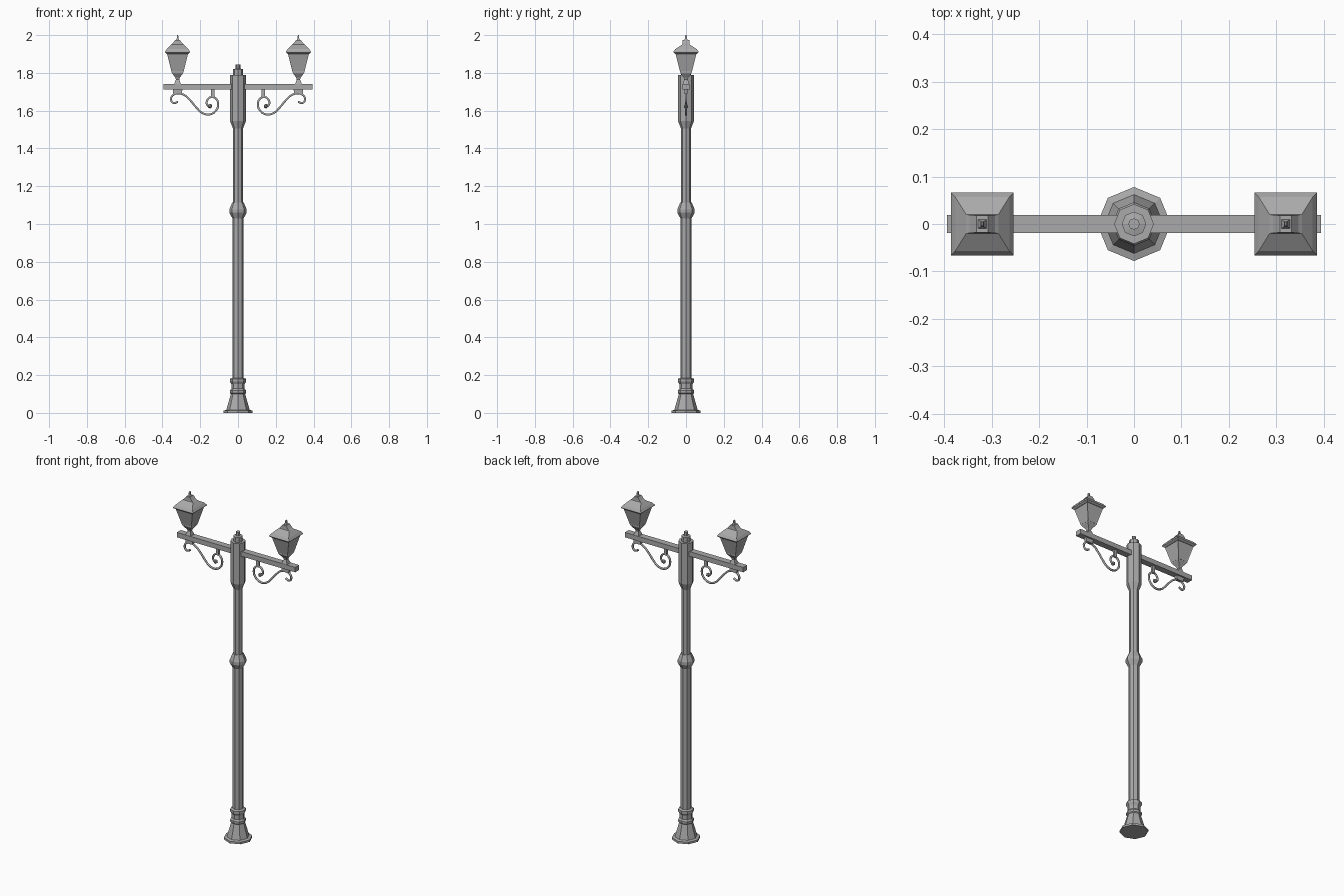
import bpy, bmesh, math

if "Cube" in bpy.data.objects:
    bpy.data.objects.remove(bpy.data.objects["Cube"], do_unlink=True)


def material(name, value):
    mat = bpy.data.materials.new(name)
    mat.use_nodes = True
    colour = (value, value, value, 1)
    mat.diffuse_color = colour
    mat.node_tree.nodes["Principled BSDF"].inputs["Base Color"].default_value = colour
    return mat


METAL = material("grey metal", 0.4)


def add_object(name, bm):
    bmesh.ops.recalc_face_normals(bm, faces=bm.faces)
    mesh = bpy.data.meshes.new(name)
    bm.to_mesh(mesh)
    bm.free()
    mesh.materials.append(METAL)
    obj = bpy.data.objects.new(name, mesh)
    bpy.context.collection.objects.link(obj)
    return obj


def loft(bm, rings):
    """Skin a stack of equal-sided rings and cap both ends; return the side faces."""
    loops = [[bm.verts.new(p) for p in ring] for ring in rings]
    sides = []
    for a, b in zip(loops, loops[1:]):
        for i in range(len(a)):
            j = (i + 1) % len(a)
            sides.append(bm.faces.new((a[i], a[j], b[j], b[i])))
    bm.faces.new(loops[0][::-1])
    bm.faces.new(loops[-1])
    return sides


def octagon(r, z):
    return [(r * math.cos(i * math.pi / 4), r * math.sin(i * math.pi / 4), z) for i in range(8)]


def rect(cx, hx, hy, z):
    return [(cx + sx * hx, sy * hy, z) for sx, sy in ((-1, -1), (1, -1), (1, 1), (-1, 1))]


def turned(name, profile):
    bm = bmesh.new()
    loft(bm, [octagon(r, z) for r, z in profile])
    return add_object(name, bm)


def stacked(name, cx, profile):
    bm = bmesh.new()
    loft(bm, [rect(cx, hx, hy, z) for hx, hy, z in profile])
    return add_object(name, bm)


# Octagonal post
turned("base", [(.078, 0), (.078, .012), (.062, .016), (.038, .10), (.043, .105), (.043, .118),
                (.035, .128), (.035, .152), (.043, .165), (.043, .18), (.03, .185)])
turned("lower_post", [(.03, .18), (.03, 1.035)])
turned("collar", [(.03, 1.03), (.046, 1.06), (.046, 1.078), (.03, 1.115)])
turned("upper_post", [(.026, 1.1), (.026, 1.505), (.042, 1.545), (.042, 1.79)])
turned("post_cap", [(.026, 1.785), (.026, 1.82), (.012, 1.823), (.012, 1.845)])

# Cross arm
stacked("cross_arm", 0, [(.394, .019, 1.712), (.394, .019, 1.741)])


def scroll(name, side):
    points = [(.318, 1.648), (.34, 1.64), (.354, 1.655), (.348, 1.679), (.32, 1.691), (.285, 1.683),
              (.253, 1.655), (.22, 1.616), (.188, 1.587), (.15, 1.58), (.117, 1.6), (.105, 1.635),
              (.118, 1.665), (.143, 1.672), (.163, 1.655), (.163, 1.63), (.146, 1.62)]
    curve = bpy.data.curves.new(name, "CURVE")
    curve.dimensions = "3D"
    curve.bevel_depth = .006
    curve.bevel_resolution = 1
    curve.use_fill_caps = True
    spline = curve.splines.new("BEZIER")
    spline.bezier_points.add(len(points) - 1)
    spline.resolution_u = 3
    for bp, (x, z) in zip(spline.bezier_points, points):
        bp.co = (side * x, 0, z)
        bp.handle_left_type = bp.handle_right_type = "AUTO"
    curve.materials.append(METAL)
    bpy.context.collection.objects.link(bpy.data.objects.new(name, curve))
    # Curled tip
    bm = bmesh.new()
    bmesh.ops.create_icosphere(bm, subdivisions=1, radius=.013)
    bmesh.ops.translate(bm, verts=bm.verts, vec=(side * .148, 0, 1.624))
    add_object(name + "_tip", bm)


for label, side in (("left", 1), ("right", -1)):
    cx = side * .32
    # Scroll bracket and its hangers
    scroll(label + "_scroll", side)
    stacked(label + "_inner_hanger", side * .134, [(.009, .006, 1.668), (.009, .006, 1.715)])
    stacked(label + "_outer_hanger", cx, [(.022, .009, 1.688), (.026, .009, 1.715)])
    # Lantern foot
    stacked(label + "_lantern_foot", cx, [(.018, .018, 1.74), (.009, .009, 1.765), (.012, .012, 1.775),
                                          (.028, .028, 1.797), (.031, .031, 1.805)])
    # Lantern body with recessed panes
    bm = bmesh.new()
    panes = loft(bm, [rect(cx, .031, .031, 1.803), rect(cx, .057, .057, 1.907)])
    bmesh.ops.recalc_face_normals(bm, faces=bm.faces)
    bmesh.ops.inset_individual(bm, faces=panes, thickness=.005, depth=-.002)
    add_object(label + "_lantern_body", bm)
    # Roof and finial
    stacked(label + "_lantern_roof", cx, [(.056, .056, 1.9), (.066, .066, 1.908), (.066, .066, 1.913),
                                          (.057, .057, 1.926), (.034, .02, 1.95), (.027, .019, 1.955),
                                          (.012, .018, 1.974)])
    stacked(label + "_finial", cx, [(.01, .01, 1.972), (.004, .006, 1.982), (.004, .006, 1.994),
                                    (.002, .003, 2.0)])
